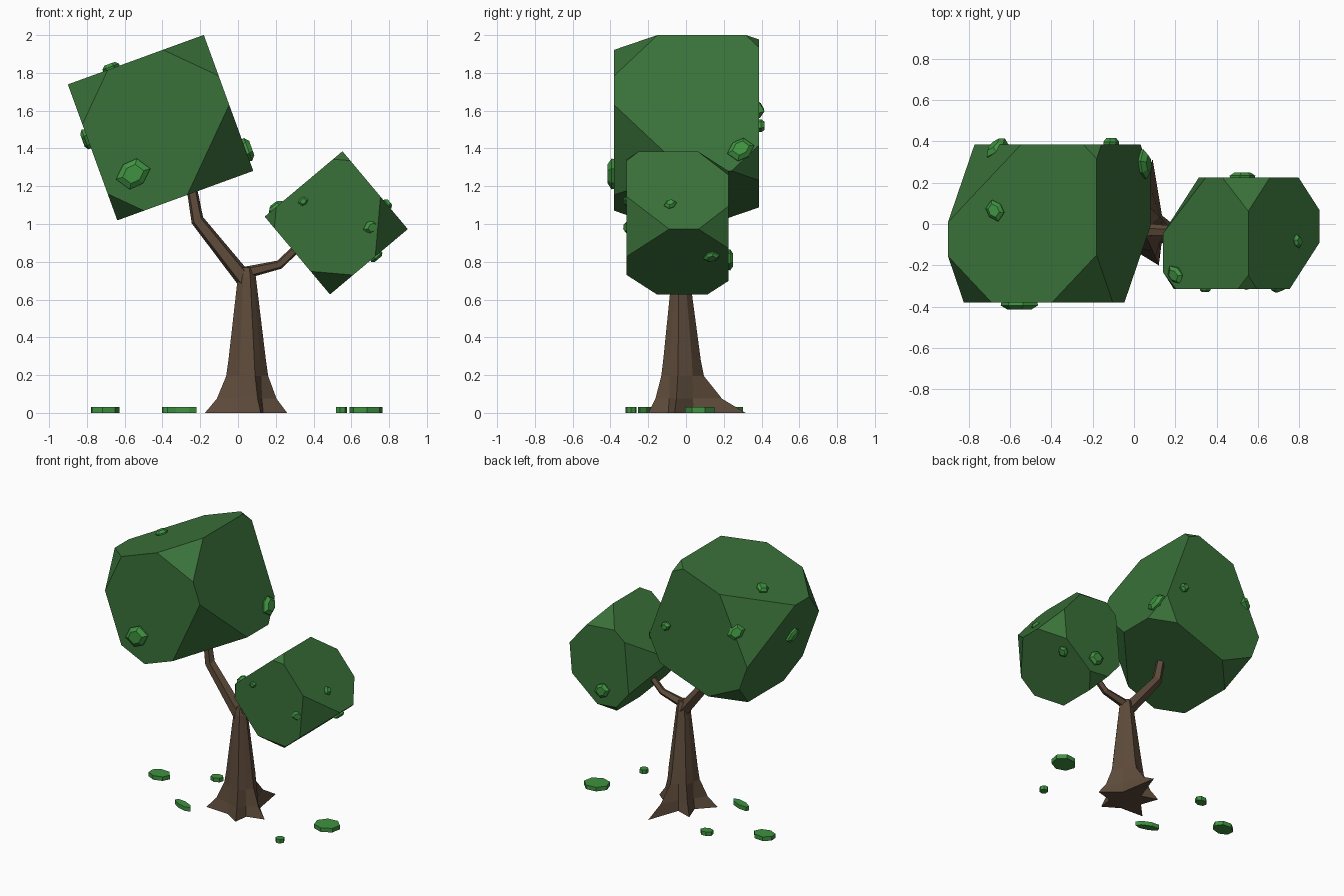
import bpy, bmesh, math
from mathutils import Vector, Matrix

if "Cube" in bpy.data.objects:
    bpy.data.objects.remove(bpy.data.objects["Cube"])


def material(name, rgb):
    m = bpy.data.materials.new(name)
    m.diffuse_color = (*rgb, 1)
    m.use_nodes = True
    m.node_tree.nodes["Principled BSDF"].inputs["Base Color"].default_value = m.diffuse_color
    return m


BARK = material("brown bark", (0.11, 0.07, 0.043))
CANOPY = material("dark green canopy", (0.042, 0.165, 0.042))
LEAF = material("bright green leaf", (0.05, 0.29, 0.052))


def finish(bm, name, mat):
    bmesh.ops.recalc_face_normals(bm, faces=bm.faces)
    me = bpy.data.meshes.new(name)
    bm.to_mesh(me)
    bm.free()
    me.materials.append(mat)
    ob = bpy.data.objects.new(name, me)
    bpy.context.collection.objects.link(ob)
    return ob


def hull(points, name, mat):
    bm = bmesh.new()
    for p in points:
        bm.verts.new(p)
    res = bmesh.ops.convex_hull(bm, input=bm.verts)
    loose = [v for v in bm.verts if not v.link_faces]
    bmesh.ops.delete(bm, geom=loose, context='VERTS')
    bmesh.ops.dissolve_limit(bm, angle_limit=0.03, verts=bm.verts, edges=bm.edges)
    return finish(bm, name, mat)


def loft(rings, name, mat):
    bm = bmesh.new()
    rows = [[bm.verts.new(p) for p in r] for r in rings]
    n = len(rows[0])
    for a, b in zip(rows, rows[1:]):
        for i in range(n):
            j = (i + 1) % n
            bm.faces.new((a[i], a[j], b[j], b[i]))
    bm.faces.new(rows[0])
    bm.faces.new(rows[-1])
    return finish(bm, name, mat)


def canopy(name, centre, half, tilt, cuts):
    """Tilted cube with each corner sliced off by its own amount."""
    rot = Matrix.Rotation(-math.radians(tilt), 3, 'Y')
    pts = []
    for (sx, sy, sz), c in cuts.items():
        for axis in range(3):
            p = Vector((sx, sy, sz)) * half
            p[axis] -= math.copysign(c, p[axis])
            pts.append(Vector(centre) + rot @ p)
    hull(pts, name, CANOPY)


canopy("large_canopy", (-0.41, 0.003, 1.51), 0.383, 20, {
    (-1, -1, 1): 0.225, (1, -1, 1): 0.23, (1, -1, -1): 0.372, (-1, -1, -1): 0.15,
    (-1, 1, 1): 0.378, (1, 1, 1): 0.07, (1, 1, -1): 0.145, (-1, 1, -1): 0.20})
canopy("small_canopy", (0.52, -0.045, 1.006), 0.269, 40, {
    (-1, -1, 1): 0.08, (1, -1, 1): 0.065, (1, -1, -1): 0.225, (-1, -1, -1): 0.16,
    (-1, 1, 1): 0.268, (1, 1, 1): 0.162, (1, 1, -1): 0.158, (-1, 1, -1): 0.11})

# trunk: root tips alternate with valleys, rings rise and narrow
axis = Vector((0.045, -0.025))
tips = [Vector(t) for t in ((-0.175, -0.12), (0.12, -0.2), (0.26, -0.06),
                            (0.09, 0.315), (-0.11, 0.12))]
#       z, share of root flare, core radius, centre shift in y
levels = [(0, 1, 0.125, 0), (0.075, 0.45, 0.115, 0), (0.195, 0.04, 0.112, 0),
          (0.28, 0, 0.104, 0), (0.72, 0, 0.05, -0.005), (0.77, 0, 0.036, -0.005)]
rings = []
for z, flare, core, dy in levels:
    ring = []
    for i, t in enumerate(tips):
        d = t - axis
        e = tips[(i + 1) % 5] - axis
        tip = d.normalized() * (core + flare * max(d.length - core, 0))
        mid = (d.normalized() + e.normalized()).normalized() * core * 0.9
        for q in (tip, mid):
            ring.append((axis.x + q.x, axis.y + q.y + dy, z))
    rings.append(ring)
loft(rings, "trunk", BARK)


def branch(name, path, radii, sides=5):
    path = [Vector(p) for p in path]
    rings = []
    for k, (p, r) in enumerate(zip(path, radii)):
        d = (path[min(k + 1, len(path) - 1)] - path[max(k - 1, 0)]).normalized()
        a = Vector((0, 1, 0))
        b = d.cross(a).normalized()
        rings.append([p + r * (math.cos(t) * a + math.sin(t) * b)
                      for t in (2 * math.pi * i / sides for i in range(sides))])
    loft(rings, name, BARK)


branch("left_branch", [(0.04, -0.03, 0.70), (-0.215, -0.02, 1.02), (-0.25, -0.01, 1.22)],
       (0.047, 0.036, 0.028))
branch("right_branch", [(0.03, -0.03, 0.74), (0.22, -0.035, 0.785), (0.34, -0.04, 0.90)],
       (0.034, 0.025, 0.023))


# leaf tufts: tapered, slightly irregular chips facing outwards
def tuft(name, centre, normal, r, out=0.03):
    q = Vector(normal).to_track_quat('Z', 'Y')
    pts = []
    for i in range(6):
        a = math.tau * i / 6 + 0.3
        k = r * (1 - 0.12 * (i % 3))
        for s, h in ((0.9, -0.02), (1, out * 0.4), (0.62, out)):
            pts.append(Vector(centre) + q @ Vector((s * k * math.cos(a), s * k * math.sin(a), h)))
    hull(pts, name, LEAF)


up, right = (-0.34, 0, 0.94), (0.94, 0, 0.34)
left = (-0.94, 0, -0.34)
tufts = [
    ((-0.555, -0.38, 1.265), (0, -1, 0), 0.095, 0.035),
    ((-0.67, 0.065, 1.822), up, 0.055, 0.028),
    ((-0.80, -0.1, 1.45), left, 0.065, 0.025),
    ((0.04, 0.29, 1.39), right, 0.075, 0.035),
    ((-0.66, 0.36, 1.61), (-0.6, 0.7, 0.3), 0.065, 0.035),
    ((-0.11, 0.386, 1.52), (0, 1, 0), 0.04, 0.03),
    ((0.345, -0.314, 1.12), (0, -1, 0), 0.028, 0.015),
    ((0.70, -0.295, 0.985), (0.4, -0.9, -0.1), 0.045, 0.03),
    ((0.205, -0.245, 1.085), (-0.64, -0.2, 0.77), 0.052, 0.025),
    ((0.785, -0.083, 1.10), (0.77, 0, 0.64), 0.035, 0.025),
    ((0.73, 0.135, 0.83), (0.64, 0, -0.77), 0.045, 0.02),
    ((0.525, 0.224, 0.81), (0, 1, 0), 0.065, 0.025)]
for i, t in enumerate(tufts):
    tuft(f"leaf_tuft_{i + 1}", *t)

# fallen leaves: flat chips on the ground (x, y, half width, half depth, turn)
fallen = [(-0.705, 0.09, 0.078, 0.06, 0.1), (-0.30, -0.215, 0.085, 0.03, -0.35),
          (-0.36, 0.27, 0.045, 0.035, 0.2), (0.547, -0.29, 0.03, 0.03, 0),
          (0.678, 0.075, 0.09, 0.08, 0.3)]
for i, (x, y, rx, ry, turn) in enumerate(fallen):
    pts = []
    for k in range(7):
        a = math.tau * k / 7
        p = Matrix.Rotation(turn, 3, 'Z') @ Vector((rx * math.cos(a), ry * math.sin(a), 0))
        pts += [p + Vector((x, y, z)) for z in (0, 0.03)]
    hull(pts, f"fallen_leaf_{i + 1}", LEAF)
